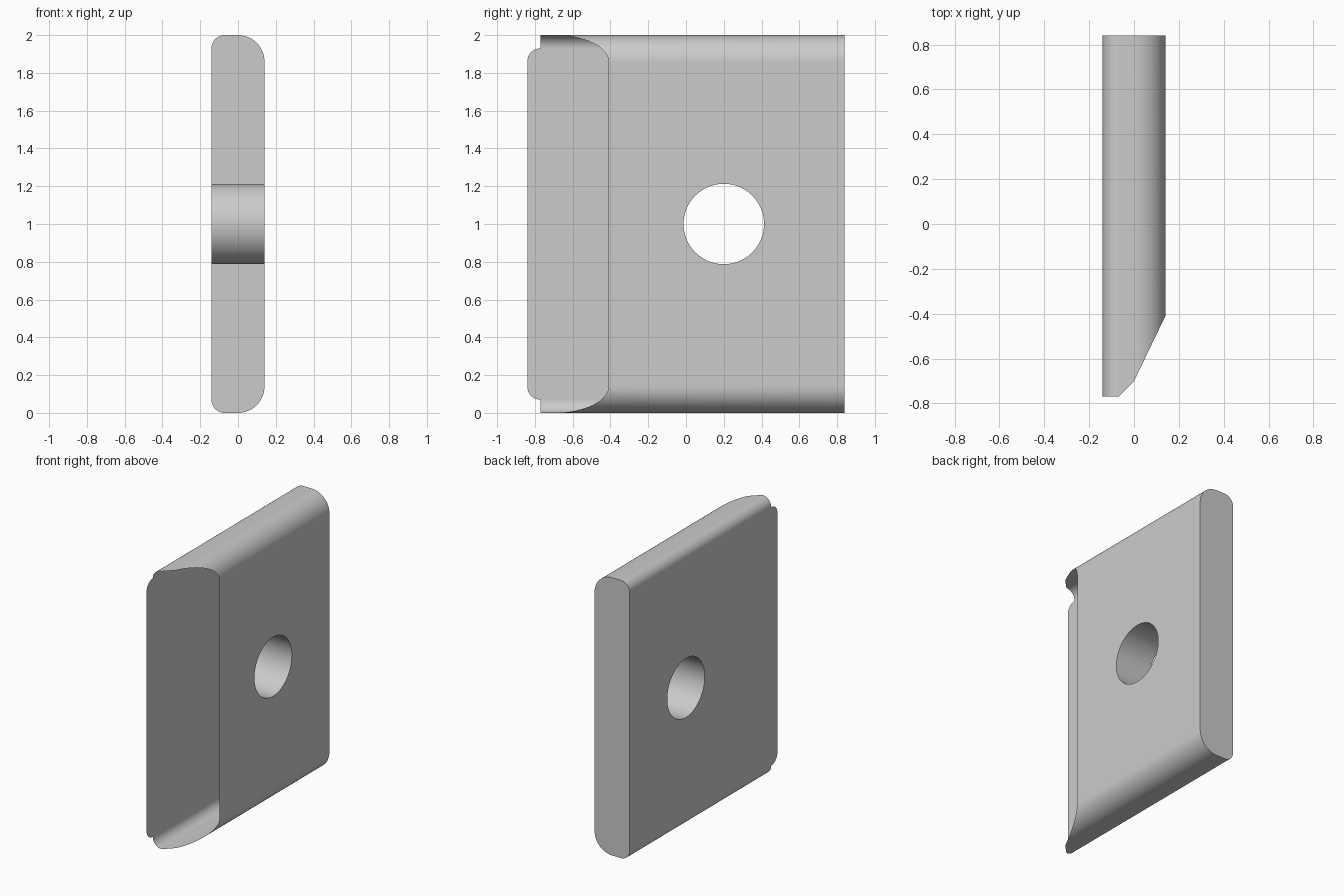
import bpy, bmesh
from math import sin, cos, pi

cube = bpy.data.objects.get("Cube")
if cube:
    bpy.data.objects.remove(cube, do_unlink=True)

HALF_X, BACK, HEIGHT = 0.14, 0.84, 2.0
BIG, SMALL = 0.14, 0.07              # fillet radii on the +x and -x sides
HOLE_Y, HOLE_Z, HOLE_R = 0.2, 1.0, 0.213
STEPS, HOLE_STEPS = 16, 64

grey = bpy.data.materials.new("light grey")
grey.use_nodes = True
grey.diffuse_color = (0.6, 0.6, 0.6, 1)
grey.node_tree.nodes["Principled BSDF"].inputs["Base Color"].default_value = (0.6, 0.6, 0.6, 1)


def arc(cu, cv, r, start, end, steps=STEPS):
    """Points along a circular arc."""
    angles = [start + (end - start) * i / steps for i in range(steps + 1)]
    return [(cu + r * cos(a), cv + r * sin(a)) for a in angles]


def front_y(x):
    """Front limit of the rounded skin, seen from above."""
    if x >= 0:
        return -0.70 + 0.29 * x / HALF_X
    return max(-0.77, -0.70 + x)


bm = bmesh.new()


def strip(a, b, smooth):
    """Quads between two equally long rows of points."""
    va, vb = [bm.verts.new(p) for p in a], [bm.verts.new(p) for p in b]
    for i in range(len(a) - 1):
        f = bm.faces.new((va[i], va[i + 1], vb[i + 1], vb[i]))
        f.smooth = smooth


def side_sheet(x, outline):
    """Flat side wall at x with the round hole left open."""
    edges = []
    rim = arc(HOLE_Y, HOLE_Z, HOLE_R, 0, 2 * pi, HOLE_STEPS)[:-1]
    for loop in (outline, rim):
        vs = [bm.verts.new((x, y, z)) for y, z in loop]
        edges += [bm.edges.new((v, vs[i - 1])) for i, v in enumerate(vs)]
    bmesh.ops.triangle_fill(bm, edges=edges, use_beauty=True, normal=(1, 0, 0))


# Rounded top and bottom skins
big = arc(HALF_X - BIG, HEIGHT - BIG, BIG, 0, pi / 2)
small = arc(SMALL - HALF_X, HEIGHT - SMALL, SMALL, pi / 2, pi)
flat = [big[-1], small[0]]
for mirror in (False, True):
    for row, smooth in ((big, True), (flat, False), (small, True)):
        row = [(x, HEIGHT - z if mirror else z) for x, z in row]
        strip([(x, front_y(x), z) for x, z in row], [(x, BACK, z) for x, z in row], smooth)

# Short +x wall, and longer -x wall with rounded front corners
side_sheet(HALF_X, [(-0.41, BIG), (BACK, BIG), (BACK, HEIGHT - BIG), (-0.41, HEIGHT - BIG)])
tip = SMALL - BACK
side_sheet(-HALF_X, [(BACK, SMALL), (BACK, HEIGHT - SMALL)]
           + arc(tip, HEIGHT - 2 * SMALL, SMALL, pi / 2, pi)
           + arc(tip, 2 * SMALL, SMALL, pi, 1.5 * pi))

# Back end cap
top = big + small
section = top + [(x, HEIGHT - z) for x, z in reversed(top)]
bm.faces.new([bm.verts.new((x, BACK, z)) for x, z in section])

# Tube through the hole
rim = arc(HOLE_Y, HOLE_Z, HOLE_R, 0, 2 * pi, HOLE_STEPS)
strip([(-HALF_X, y, z) for y, z in rim], [(HALF_X, y, z) for y, z in rim], True)

bmesh.ops.remove_doubles(bm, verts=bm.verts, dist=0.0005)
bmesh.ops.recalc_face_normals(bm, faces=bm.faces)

mesh = bpy.data.meshes.new("plate_shell")
bm.to_mesh(mesh)
bm.free()
mesh.materials.append(grey)
plate = bpy.data.objects.new("plate_shell", mesh)
bpy.context.collection.objects.link(plate)
